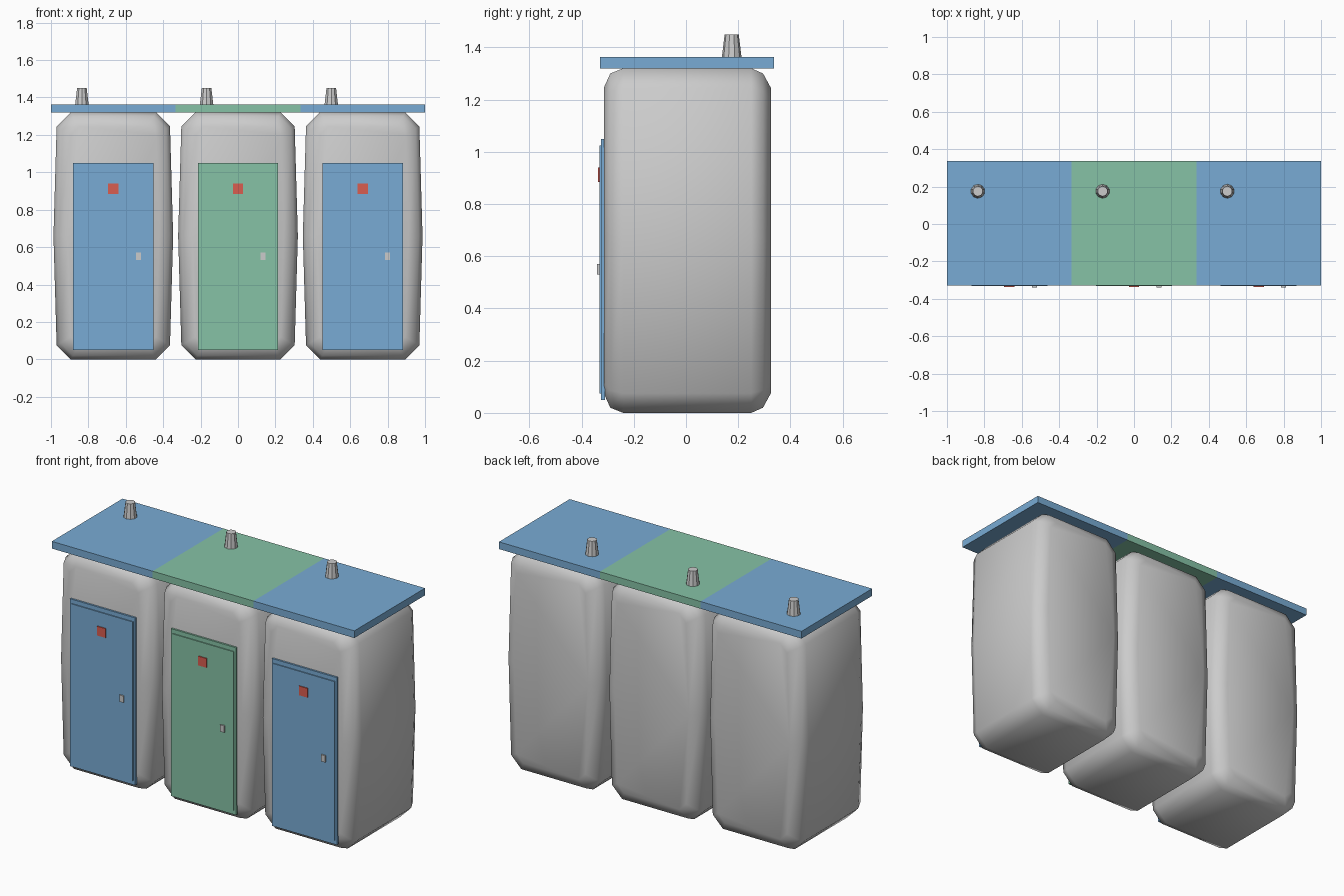
import bpy, bmesh, math

if "Cube" in bpy.data.objects:
    bpy.data.objects.remove(bpy.data.objects["Cube"])


def material(name, rgb):
    m = bpy.data.materials.new(name)
    m.diffuse_color = (*rgb, 1)
    m.use_nodes = True
    m.node_tree.nodes["Principled BSDF"].inputs["Base Color"].default_value = m.diffuse_color
    return m


BLUE = material("blue", (0.19, 0.41, 0.66))
GREEN = material("green", (0.24, 0.54, 0.38))
RED = material("red", (0.70, 0.11, 0.08))


def finish(name, bm, mat=None):
    bmesh.ops.recalc_face_normals(bm, faces=bm.faces)
    me = bpy.data.meshes.new(name)
    bm.to_mesh(me)
    bm.free()
    ob = bpy.data.objects.new(name, me)
    bpy.context.collection.objects.link(ob)
    if mat:
        me.materials.append(mat)
    return ob


def box(name, x, y, z, mat=None):
    """Box from (min, max) ranges."""
    bm = bmesh.new()
    bmesh.ops.create_cube(bm, size=1)
    for v in bm.verts:
        v.co = [r[0] + (c + 0.5) * (r[1] - r[0]) for c, r in zip(v.co, (x, y, z))]
    return finish(name, bm, mat)


def outline(inset):
    """Chamfered rectangle, slightly bulging at mid height."""
    w, h, c = 0.303 - inset, 0.66 - inset, 0.075 - 0.4 * inset
    half = [(w - c, -h), (w, -h + c), (w + 0.017, 0), (w, h - c), (w - c, h)]
    return half + [(-x, z) for x, z in reversed(half)]


def cabin_body(name, cx):
    # Outlines lofted from front to back, inset at the ends for rounded edges
    rings_spec = [(-0.315, 0.075), (-0.29, 0.02), (-0.24, 0),
                  (0.25, 0), (0.295, 0.02), (0.325, 0.075)]
    bm = bmesh.new()
    rings = [[bm.verts.new((cx + x, y, 0.66 + z)) for x, z in outline(i)]
             for y, i in rings_spec]
    for a, b in zip(rings, rings[1:]):
        for k in range(len(a)):
            n = (k + 1) % len(a)
            bm.faces.new((a[k], a[n], b[n], b[k]))
    bm.faces.new(rings[0])
    bm.faces.new(rings[-1])
    ob = finish(name, bm)
    bpy.ops.object.select_all(action='DESELECT')
    ob.select_set(True)
    bpy.context.view_layer.objects.active = ob
    bpy.ops.object.shade_smooth_by_angle(angle=math.radians(50))


def vent(name, x, y):
    bm = bmesh.new()
    bmesh.ops.create_cone(bm, cap_ends=True, segments=10, radius1=0.038,
                          radius2=0.027, depth=0.09)
    bmesh.ops.translate(bm, verts=bm.verts, vec=(x, y, 1.405))
    finish(name, bm)


for side, cx, mat in (("left", -2 / 3, BLUE), ("middle", 0, GREEN), ("right", 2 / 3, BLUE)):
    cabin_body(side + "_body", cx)
    # Roof slab and vent pipe
    box(side + "_roof", (cx - 1 / 3, cx + 1 / 3), (-0.33, 0.338), (1.32, 1.363), mat)
    vent(side + "_vent", cx - 0.168, 0.175)
    # Door with raised panel
    box(side + "_door", (cx - 0.215, cx + 0.215), (-0.326, -0.31), (0.05, 1.05), mat)
    box(side + "_door_panel", (cx - 0.203, cx + 0.203), (-0.332, -0.32), (0.075, 1.025), mat)
    # Occupancy sign and handle
    box(side + "_door_sign", (cx - 0.028, cx + 0.028), (-0.338, -0.325), (0.885, 0.94), RED)
    box(side + "_door_handle", (cx + 0.12, cx + 0.147), (-0.34, -0.325), (0.53, 0.57))
